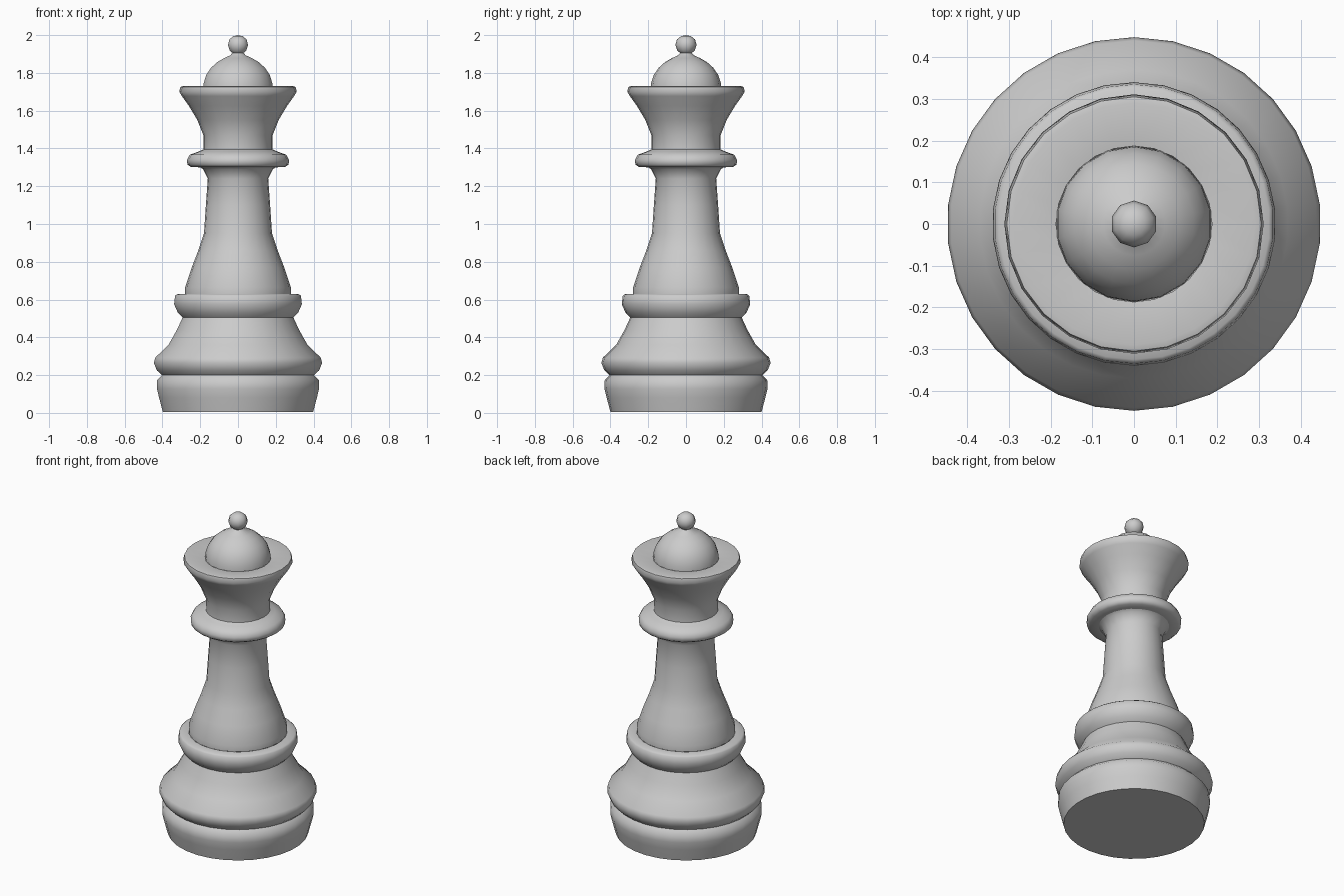
import bpy
import bmesh
from math import cos, sin, pi, radians


def lathe(name, profile, sides, angle=50):
    """Revolve (radius, height) points around z; radius 0 makes a pole."""
    bm = bmesh.new()
    rings = []
    for r, z in profile:
        if r == 0:
            rings.append([bm.verts.new((0, 0, z))] * sides)
        else:
            rings.append([bm.verts.new((r * cos(2 * pi * i / sides + pi / 2),
                                        r * sin(2 * pi * i / sides + pi / 2), z))
                          for i in range(sides)])
    for low, high in zip(rings, rings[1:]):
        for i in range(sides):
            j = (i + 1) % sides
            corners = [low[i], low[j], high[j], high[i]]
            bm.faces.new(list(dict.fromkeys(corners)))
    mesh = bpy.data.meshes.new(name)
    bm.to_mesh(mesh)
    bm.free()
    obj = bpy.data.objects.new(name, mesh)
    bpy.context.collection.objects.link(obj)
    bpy.ops.object.select_all(action='DESELECT')
    obj.select_set(True)
    bpy.context.view_layer.objects.active = obj
    bpy.ops.object.shade_smooth_by_angle(angle=radians(angle))
    return obj


# Wide foot with groove, sloped shoulder and upper ring
lathe("base", [(0, 0.005), (0.40, 0.005), (0.42, 0.08), (0.432, 0.13),
               (0.43, 0.175), (0.405, 0.20), (0.432, 0.225), (0.448, 0.265),
               (0.44, 0.293), (0.37, 0.36), (0.325, 0.44), (0.295, 0.505),
               (0.32, 0.53), (0.34, 0.575), (0.335, 0.62), (0.325, 0.628),
               (0.28, 0.63)], 30)

# Tapered stem flaring under the collar
lathe("stem", [(0.28, 0.63), (0.28, 0.665), (0.245, 0.77), (0.21, 0.86),
               (0.18, 0.95), (0.17, 1.10), (0.16, 1.24), (0.185, 1.29),
               (0.20, 1.30)], 24)

# Flat collar ring
lathe("collar", [(0.20, 1.30), (0.25, 1.302), (0.268, 1.315), (0.27, 1.34),
                 (0.255, 1.367), (0.21, 1.383), (0.183, 1.395)], 24, 65)

# Flared crown with slightly dished top
lathe("crown", [(0.183, 1.395), (0.183, 1.47), (0.215, 1.55), (0.26, 1.625),
                (0.297, 1.677), (0.311, 1.70), (0.305, 1.726), (0.29, 1.73),
                (0.187, 1.716)], 24)

# Dome cap
lathe("dome", [(0.187, 1.716), (0.185, 1.745), (0.17, 1.79), (0.145, 1.827),
               (0.11, 1.858), (0.075, 1.878), (0.042, 1.893), (0.03, 1.905)], 18)

# Small ball on top
lathe("ball", [(0.03, 1.905), (0.046, 1.918), (0.056, 1.948), (0.048, 1.977),
               (0.027, 1.994), (0, 2.0)], 10)
